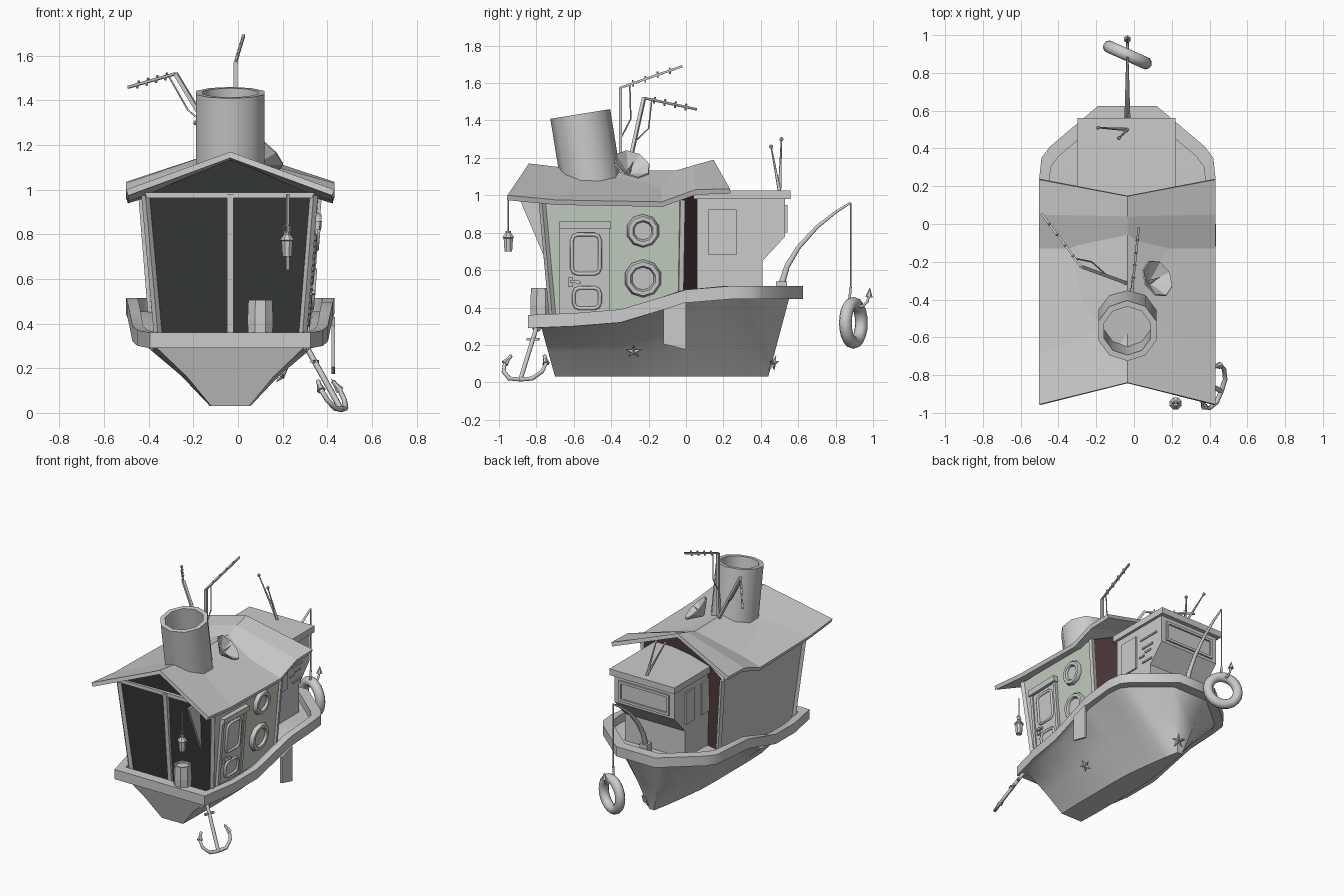
import bpy, bmesh, math
from mathutils import Vector as V

if "Cube" in bpy.data.objects:
    bpy.data.objects.remove(bpy.data.objects["Cube"])

CX = -0.035  # boat centreline


def material(name, rgb):
    m = bpy.data.materials.new(name)
    m.diffuse_color = (*rgb, 1)
    m.use_nodes = True
    m.node_tree.nodes["Principled BSDF"].inputs["Base Color"].default_value = m.diffuse_color
    return m


GREEN = material("green_paint", (.56, .63, .54))
DARK = material("dark_interior", (.035, .04, .035))
RED = material("dark_red", (.08, .045, .045))


def mesh(name, verts, faces, mats=(), slots=None, recalc=True):
    me = bpy.data.meshes.new(name)
    me.from_pydata([tuple(v) for v in verts], [], faces)
    for m in mats:
        me.materials.append(m)
    for p, s in zip(me.polygons, slots or []):
        p.material_index = s
    if recalc:
        bm = bmesh.new()
        bm.from_mesh(me)
        bmesh.ops.recalc_face_normals(bm, faces=bm.faces)
        bm.to_mesh(me)
        bm.free()
    ob = bpy.data.objects.new(name, me)
    bpy.context.collection.objects.link(ob)
    return ob


def smooth(ob, angle=50):
    bpy.ops.object.select_all(action='DESELECT')
    ob.select_set(True)
    bpy.context.view_layer.objects.active = ob
    bpy.ops.object.shade_smooth_by_angle(angle=math.radians(angle))
    return ob


def prism(name, pts, vec, mats=()):
    n = len(pts)
    vs = [V(p) for p in pts] + [V(p) + V(vec) for p in pts]
    fs = [tuple(range(n)), tuple(range(n, 2 * n))]
    fs += [(i, (i + 1) % n, (i + 1) % n + n, i + n) for i in range(n)]
    return mesh(name, vs, fs, mats)


def box(name, lo, hi):
    (a, b, c), (d, e, f) = lo, hi
    return prism(name, [(a, b, c), (d, b, c), (d, e, c), (a, e, c)], (0, 0, f - c))


def beam(name, p, q, w):
    p, q = V(p), V(q)
    r = (q - p).to_track_quat('Z', 'Y')
    return prism(name, [p + r @ V((x * w / 2, y * w / 2, 0)) for x, y in
                        ((-1, -1), (1, -1), (1, 1), (-1, 1))], q - p)


def tube(name, pts, r, closed=False, tip=1.0):
    cu = bpy.data.curves.new(name, 'CURVE')
    cu.dimensions, cu.bevel_depth, cu.bevel_resolution = '3D', r, 1
    cu.use_fill_caps = True
    sp = cu.splines.new('POLY')
    sp.points.add(len(pts) - 1)
    for i, (s, p) in enumerate(zip(sp.points, pts)):
        s.co = (*p, 1)
        s.radius = 1 + (tip - 1) * i / (len(pts) - 1)
    sp.use_cyclic_u = closed
    ob = bpy.data.objects.new(name, cu)
    bpy.context.collection.objects.link(ob)
    bpy.ops.object.select_all(action='DESELECT')
    ob.select_set(True)
    bpy.context.view_layer.objects.active = ob
    bpy.ops.object.convert(target='MESH')


def lathe(name, prof, n, loc, rot=(0, 0, 0)):
    vs = [(r * math.cos(2 * math.pi * (i + .5) / n), r * math.sin(2 * math.pi * (i + .5) / n), z)
          for r, z in prof for i in range(n)]
    fs = [(k * n + i, k * n + (i + 1) % n, (k + 1) * n + (i + 1) % n, (k + 1) * n + i)
          for k in range(len(prof) - 1) for i in range(n)]
    fs += [tuple(range(n)), tuple(range((len(prof) - 1) * n, len(prof) * n))]
    ob = mesh(name, vs, fs)
    ob.location, ob.rotation_euler = loc, rot
    return ob


def torus(name, loc, rot, R, r, n, m):
    bpy.ops.mesh.primitive_torus_add(location=loc, rotation=rot, major_radius=R, minor_radius=r,
                                     major_segments=n, minor_segments=m)
    bpy.context.object.name = name
    smooth(bpy.context.object, 61)


def spike(name, p, direction, r, h):
    lathe(name, [(r, 0), (.001, h)], 6, p, V(direction).to_track_quat('Z', 'Y').to_euler())


# hull: rail, deck, flared sides and flat keel lofted from half outlines (x, y, rail z, keel x, keel y)
half = [(.36, -.845, .36, .085, -.70), (.415, -.6, .37, .09, -.55), (.438, -.35, .39, .09, -.35),
        (.45, -.15, .45, .09, -.15), (.46, 0, .495, .085, 0), (.467, .24, .515, .06, .2),
        (.455, .35, .515, .04, .33), (.41, .41, .515, .03, .38), (.155, .625, .515, .02, .44)]
rings = [[] for _ in range(7)]
for x, y, z, kx, ky in half:
    ty = -.12 + (y + .12) * .9
    for ring, p in zip(rings, [(x * .89, ty, z - .06), (x * .89, ty, z), (x, y, z), (x, y, z - .07),
                               (x * .91, ty, z - .07), ((x * .9 + kx) * .47, (ty + ky) / 2, z / 2 - .02),
                               (kx, ky, .03)]):
        ring.append(p)
N, n = len(half), 2 * len(half)
verts = [(CX + s * x, y, z) for r in rings
         for s, seq in ((1, r), (-1, r[::-1])) for x, y, z in seq]
faces = [(k * n + i, k * n + (i + 1) % n, (k + 1) * n + (i + 1) % n, (k + 1) * n + i)
         for k in range(6) for i in range(n)]
faces += [(b + i, b + i + 1, b + n - 2 - i, b + n - 1 - i) for b in (0, 6 * n) for i in range(N - 1)]
smooth(mesh("hull", verts, faces), 42)


# cabin with leaning walls
def wx(y, z):
    return .29 + .05 * (z - .36) / .61 + .02 * (y + .75) / .72


def W(y, z, off=0):
    return V((wx(y, z) + off, y, z))


cab = [W(-.71, .31), W(-.03, .38), (-.385, .18, .42), (-.355, -.71, .31),
       W(-.77, .975), W(-.02, .975), (-.43, .20, .98), (-.415, -.77, .975),
       (CX, -.77, 1.14), (CX, .06, 1.13)]
mesh("cabin", cab, [(0, 1, 5, 4), (1, 2, 6, 9, 5), (2, 3, 7, 6), (3, 0, 4, 8, 7),
                    (4, 5, 9, 8), (8, 9, 6, 7), (0, 1, 2, 3)],
     (GREEN, RED, bpy.data.materials.new("grey"), DARK), [0, 1, 2, 3, 2, 2, 2])
for a, b in ((0, 4), (1, 5), (2, 6), (3, 7), (4, 7), (0, 3)):
    beam("cabin_frame", cab[a], cab[b], .026)
beam("centre_post", (CX, -.715, .33), (CX, -.775, .98), .03)

# roof, bent upwards at the bow end
eave = [(-.955, 1.0), (-.69, .975), (-.13, .965), (.05, 1.03), (.235, 1.035)]
ridge = [(-.84, 1.17), (-.5, 1.13), (-.13, 1.11), (.04, 1.16), (.147, 1.19)]
rv = [p for (y, z), (ry, rz) in zip(eave, ridge)
      for p in ((CX - .467, y, z), (CX, ry, rz), (CX + .467, y, z))]
roof = mesh("roof", rv, [(3 * k + j, 3 * k + j + 1, 3 * k + j + 4, 3 * k + j + 3)
                         for k in range(4) for j in (0, 1)], recalc=False)
sol = roof.modifiers.new("thickness", 'SOLIDIFY')
sol.thickness, sol.offset = .028, -1


# right wall: door, windows and portholes
def slab(name, y0, y1, z0, z1, t):
    a, b, c, d = [W(y, z, -.01) for y, z in ((y0, z0), (y1, z0), (y1, z1), (y0, z1))]
    prism(name, (a, b, c, d), (t + .01, 0, 0))


def rounded(name, y0, y1, z0, z1, c, off):
    pts = []
    for k, (y, z) in enumerate(((y1 - c, z1 - c), (y0 + c, z1 - c), (y0 + c, z0 + c), (y1 - c, z0 + c))):
        for a in (0, 45, 90):
            t = math.radians(a + 90 * k)
            pts.append(W(y + c * math.cos(t), z + c * math.sin(t), off))
    tube(name, pts, .01, True)


slab("door", -.66, -.43, .36, .82, .012)
slab("door_header", -.68, -.40, .82, .86, .035)
for y in (-.665, -.42):
    slab("door_jamb", y - .012, y + .012, .36, .82, .02)
rounded("door_upper_window", -.61, -.46, .58, .79, .03, .014)
rounded("door_lower_panel", -.60, -.46, .395, .505, .03, .014)
slab("handle_plate", -.63, -.605, .51, .56, .022)
beam("door_handle", W(-.62, .54, .03), W(-.565, .535, .03), .015)
tilt = math.pi / 2 + math.atan(.05 / .61)
for z, R in ((.81, .068), (.555, .08)):
    torus("porthole_rim", W(-.23, z, .008), (0, tilt, 0), R, .022, 10, 6)
    lathe("porthole_glass", [(R, 0), (R, .012)], 10, W(-.23, z), (0, tilt, 0))

# wheelhouse
prism("wheelhouse", [(-.28, y, z) for y, z in ((.06, .40), (.06, .985), (.53, .985), (.53, .78),
                                               (.41, .65), (.41, .42))], (.48, 0, 0))
box("wheelhouse_roof", (-.30, .04, .98), (.22, .56, 1.025))
for z in (.80, .93):
    box("front_window_bar", (-.24, .52, z), (.16, .542, z + .018))
for x in (-.24, .145):
    box("front_window_side", (x, .52, .80), (x + .018, .542, .945))
for y in (.13, .31):
    box("side_window", (-.29, y, .70), (-.27, y + .10, .93))
box("side_hatch", (.19, .12, .68), (.212, .27, .925))
for y, z, w in ((.31, .87, .17), (.33, .80, .11), (.30, .74, .05), (.36, .76, .06), (.33, .69, .10)):
    box("side_slat", (.19, y, z), (.208, y + w, z + .012))
for tip in ((-.19, .51, 1.30), (-.08, .455, 1.26)):
    tube("whip_antenna", [(CX, .5, 1.02), tip], .009, tip=.4)
    bpy.ops.mesh.primitive_uv_sphere_add(segments=8, ring_count=5, radius=.011, location=tip)
    bpy.context.object.name = "antenna_tip"

# chimney, dish and roof aerials
smooth(lathe("chimney", [(.162, 0), (.162, .41), (.13, .41), (.13, .12)], 10, (CX, -.5, 1.03), (.16, 0, 0)))
face = V((.6, .3, .65)).normalized()
c = V((.10, -.30, 1.14))
bpy.ops.mesh.primitive_cone_add(vertices=8, radius1=.105, radius2=.01, depth=.07, end_fill_type='NOTHING',
                                location=c, rotation=(-face).to_track_quat('Z', 'Y').to_euler())
dish = bpy.context.object
dish.name = "dish"
dish.modifiers.new("thickness", 'SOLIDIFY').thickness = .008
spike("dish_feed", c - face * .03, face, .012, .09)
for base, mid, tip, across in (((-.015, -.35, 1.08), (-.01, -.35, 1.575), (.025, -.02, 1.69), (1, -.1, 0)),
                               ((-.02, -.32, 1.09), (-.28, -.225, 1.52), (-.49, .055, 1.46), (.7, .5, .2))):
    beam("aerial_pole", base, mid, .018)
    beam("aerial_boom", mid, tip, .012)
    for i in range(1, 5):
        p = V(mid).lerp(V(tip), i / 5)
        h = V(across) * .006
        beam("aerial_bar", p - h - V((0, 0, .016)), p + h + V((0, 0, .016)), .008)
    q = V(mid).lerp(V(tip), .15)
    low = V(base).lerp(V(mid), .45)
    tube("aerial_cable", [q, q.lerp(low, .5) + V((0, .03, -.04)), low], .004)

# fishing rod with hook and life ring
box("rod_holder", (CX - .03, .48, .46), (CX + .03, .54, .54))
tube("fishing_rod", [(CX, y, z) for y, z in ((.51, .52), (.54, .62), (.60, .72), (.70, .83), (.80, .91),
                                             (.88, .96))], .02, tip=.3)
tube("fishing_line", [(CX, .88, .96), (CX, .88, .50)], .005)
tube("hook", [(CX, y, z) for y, z in ((.88, .51), (.875, .45), (.90, .415), (.94, .405), (.97, .43),
                                      (.978, .47))], .008)
spike("hook_barb", (CX, .978, .455), (0, .1, 1), .02, .05)
torus("life_ring", (CX, .895, .318), (math.pi / 2, 0, -.42), .105, .034, 20, 10)

# anchor leaning on the stern corner
B, T = V((.462, -.885, .016)), V((.31, -.80, .29))
up, d = (T - B).normalized(), V((.075, .2, 0)).normalized()
tube("anchor_shank", [B, T], .013)
torus("anchor_ring", T + up * .01, (0, math.pi / 2, .3), .022, .007, 10, 6)
S = B.lerp(T, .78)
beam("anchor_stock", S - d * .035, S + d * .035, .014)
for s in (1, -1):
    arm = [B + d * s * a + up * b for a, b in ((0, 0), (.065, .005), (.11, .05), (.118, .10), (.095, .15))]
    tube("anchor_arm", arm, .013, tip=.8)
    spike("anchor_fluke", arm[3], arm[4] - arm[3], .02, .065)

# stern lantern, its brace and the barrel
tube("lantern_cord", [(.22, -.95, .98), (.22, -.95, .80)], .005)
torus("lantern_loop", (.22, -.95, .825), (math.pi / 2, 0, 0), .018, .004, 8, 4)
lathe("lantern", [(.022, 0), (.027, .07), (.034, .075), (.015, .10), (.015, .11)], 8, (.22, -.95, .70))
prism("roof_brace", [(.215, y, z) for y, z in ((-.89, .98), (-.76, .98), (-.745, .64))], (.015, 0, 0))
lathe("barrel", [(.058, 0), (.062, .09), (.058, .18), (.048, .18), (.048, .165)], 8, (.10, -.775, .325))

# fender board on the rail
prism("fender_board", [(.42, y, z) for y, z in ((-.12, .39), (0, .43), (0, .175), (-.12, .205))], (.014, 0, 0))


# starfish on the hull
def starfish(p, nrm, r):
    q = V(nrm).to_track_quat('Z', 'Y')
    rim = [V(p) + q @ V(((r, r * .35)[i % 2] * math.sin(i * math.pi / 5),
                         (r, r * .35)[i % 2] * math.cos(i * math.pi / 5), 0)) for i in range(10)]
    vs = rim + [V(p) + q @ V((0, 0, .015)), V(p) - q @ V((0, 0, .015))]
    mesh("starfish", vs, [(i, (i + 1) % 10, k) for k in (10, 11) for i in range(10)])


starfish((.195, -.28, .165), (.75, 0, -.65), .045)
starfish((.0, .468, .10), (.5, .8, -.35), .05)
